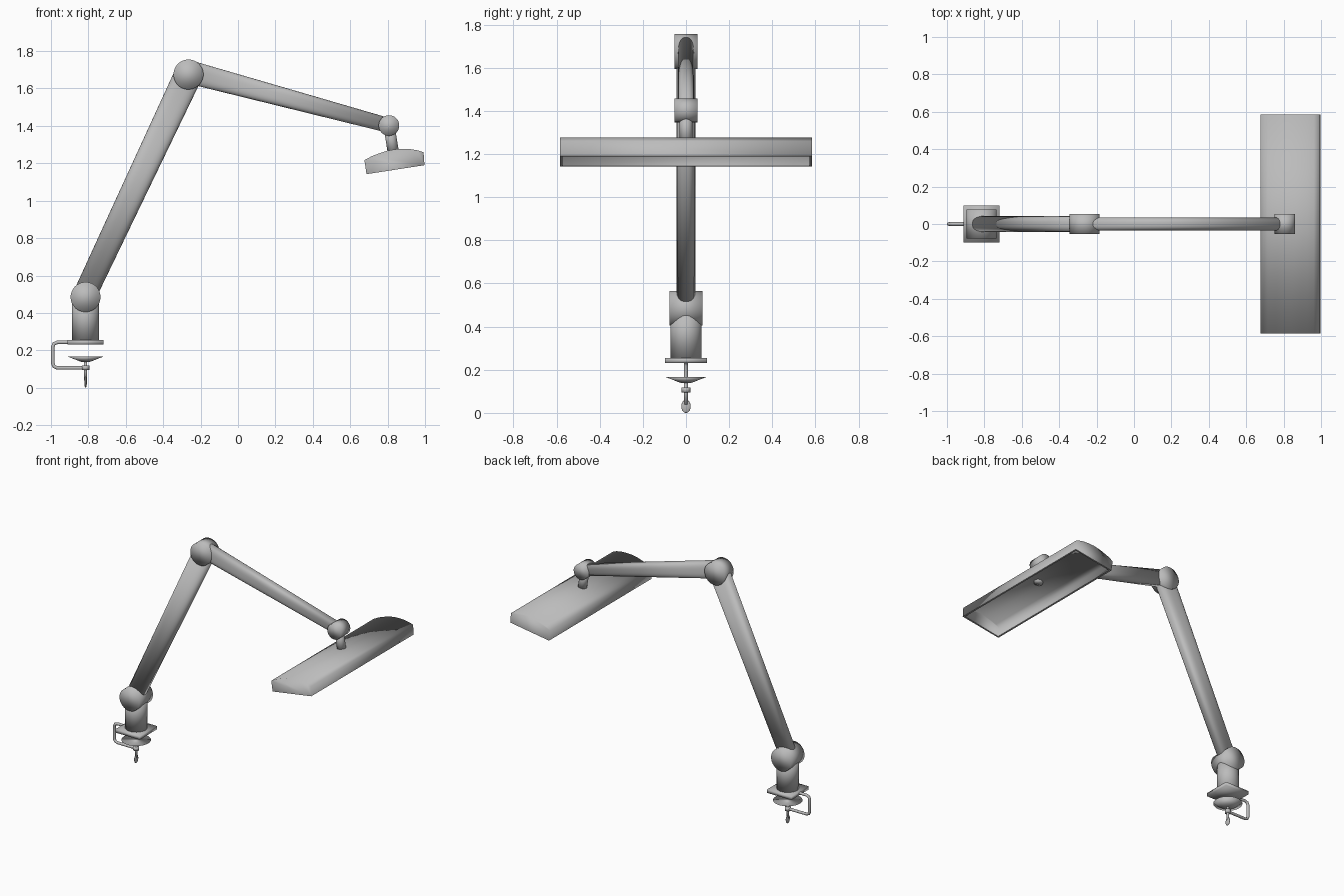
import bpy, bmesh, math
from mathutils import Vector

cube = bpy.data.objects.get("Cube")
if cube:
    bpy.data.objects.remove(cube)

grey = bpy.data.materials.new("satin grey")
grey.use_nodes = True
grey.diffuse_color = (0.5, 0.5, 0.5, 1)
grey.node_tree.nodes["Principled BSDF"].inputs["Base Color"].default_value = (0.5, 0.5, 0.5, 1)


def finish(name, bm):
    """Turn a bmesh into a smooth-shaded grey object."""
    bmesh.ops.recalc_face_normals(bm, faces=bm.faces)
    for face in bm.faces:
        face.smooth = True
    mesh = bpy.data.meshes.new(name)
    bm.to_mesh(mesh)
    bm.free()
    mesh.materials.append(grey)
    obj = bpy.data.objects.new(name, mesh)
    bpy.context.collection.objects.link(obj)
    return obj


def rod(name, start, end, r1, r2=None, sides=40):
    """Cylinder or cone between two points."""
    start, end = Vector(start), Vector(end)
    axis = end - start
    bm = bmesh.new()
    bmesh.ops.create_cone(bm, cap_ends=True, segments=sides, radius1=r1,
                          radius2=r1 if r2 is None else r2, depth=axis.length)
    bm.transform(axis.to_track_quat('Z', 'Y').to_matrix().to_4x4())
    bmesh.ops.translate(bm, verts=bm.verts, vec=(start + end) / 2)
    return finish(name, bm)


def pivot(name, x, z, radius, half):
    """Hinge drum lying along y."""
    return rod(name, (x, -half, z), (x, half, z), radius, sides=48)


def arm(name, ends, half_depth, sides=40, power=2.8):
    """Tapered bar; each end is (x, z, half width, sideways shift)."""
    p, q = [Vector((e[0], 0, e[1])) for e in ends]
    side = (q - p).normalized().cross(Vector((0, 1, 0)))
    bm = bmesh.new()
    rings = []
    for centre, (_, _, half, shift) in zip((p, q), ends):
        ring = []
        for i in range(sides):
            a = 2 * math.pi * i / sides
            c, s = math.cos(a), math.sin(a)
            u = math.copysign(abs(c) ** (2 / power), c) * half + shift
            v = math.copysign(abs(s) ** (2 / power), s) * half_depth
            ring.append(bm.verts.new(centre + side * u + Vector((0, v, 0))))
        rings.append(ring)
    for i in range(sides):
        j = (i + 1) % sides
        bm.faces.new((rings[0][i], rings[0][j], rings[1][j], rings[1][i]))
    for ring in rings:
        bm.faces.new(ring)
    return finish(name, bm)


# Key hinge positions (x, z)
base, elbow, wrist = (-0.815, 0.485), (-0.265, 1.675), (0.807, 1.402)

# Desk clamp
bm = bmesh.new()
bmesh.ops.create_cube(bm, size=1)
bmesh.ops.scale(bm, verts=bm.verts, vec=(0.194, 0.196, 0.025))
bmesh.ops.translate(bm, verts=bm.verts, vec=(base[0], 0, 0.243))
finish("clamp_plate", bm)

path = [(-0.86, 0.243), (-0.965, 0.243), (-0.983, 0.236), (-0.99, 0.22),
        (-0.99, 0.13), (-0.983, 0.113), (-0.965, 0.106), (-0.815, 0.106)]
curve = bpy.data.curves.new("clamp_bracket", 'CURVE')
curve.dimensions = '3D'
curve.bevel_depth = 0.01
curve.bevel_resolution = 3
curve.use_fill_caps = True
line = curve.splines.new('POLY')
line.points.add(len(path) - 1)
for point, (x, z) in zip(line.points, path):
    point.co = (x, 0, z, 1)
line.use_smooth = True
curve.materials.append(grey)
bpy.context.collection.objects.link(bpy.data.objects.new("clamp_bracket", curve))

x = base[0]
rod("clamp_pad", (x, 0, 0.138), (x, 0, 0.167), 0.022, 0.097)
rod("clamp_screw", (x, 0, 0.04), (x, 0, 0.15), 0.009, sides=20)
rod("clamp_nut", (x, 0, 0.094), (x, 0, 0.118), 0.02, sides=24)
bm = bmesh.new()
bmesh.ops.create_uvsphere(bm, u_segments=20, v_segments=12, radius=1)
bmesh.ops.scale(bm, verts=bm.verts, vec=(0.007, 0.022, 0.03))
bmesh.ops.translate(bm, verts=bm.verts, vec=(x, 0, 0.03))
finish("clamp_thumb_grip", bm)

# Post, hinges and arms
rod("base_post", (x, 0, 0.25), (x, 0, 0.485), 0.073, sides=48)
pivot("base_hinge", *base, 0.08, 0.077)
pivot("elbow_hinge", *elbow, 0.08, 0.053)
pivot("wrist_hinge", *wrist, 0.055, 0.053)
# The sideways direction of each bar points up and to the left
arm("lower_arm", [(*base, 0.062, 0.009), (*elbow, 0.075, 0.0)], 0.043)
arm("upper_arm", [(*elbow, 0.062, 0.014), (*wrist, 0.039, 0.0)], 0.036)
rod("lamp_neck", (0.809, 0, 1.39), (0.832, 0, 1.25), 0.03, sides=32)

# Lamp shade: open-bottomed arched tray with a thin wall
outline = [(0.687, 1.142), (0.676, 1.217), (0.715, 1.238), (0.757, 1.254),
           (0.797, 1.267), (0.84, 1.275), (0.885, 1.277), (0.928, 1.275),
           (0.962, 1.269), (0.992, 1.259), (0.997, 1.19)]
bm = bmesh.new()
near, far = [[bm.verts.new((px, y, pz)) for px, pz in outline] for y in (-0.585, 0.585)]
for i in range(len(outline) - 1):
    bm.faces.new((near[i], near[i + 1], far[i + 1], far[i]))
bm.faces.new(near)
bm.faces.new(far)
for edge in bm.edges:
    if edge.is_boundary:
        edge.smooth = False
shade = finish("lamp_shade", bm)
# Make sure the outside faces outward so the wall grows inward
top = max(shade.data.polygons, key=lambda f: f.center.z)
if top.normal.z < 0:
    shade.data.flip_normals()
wall = shade.modifiers.new("wall", 'SOLIDIFY')
wall.thickness = 0.012
wall.offset = -1
wall.use_even_offset = True
